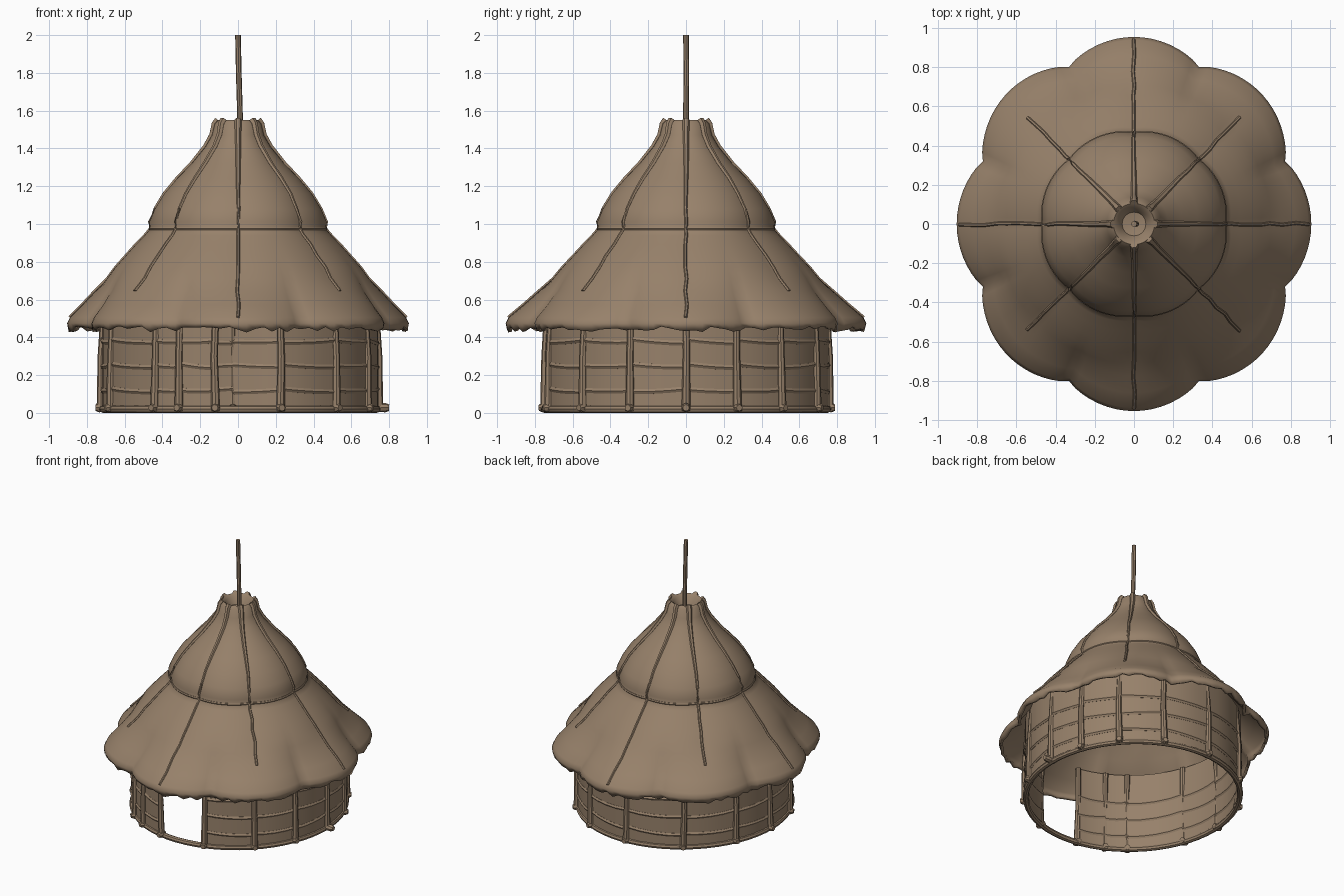
import bpy, bmesh, math, random
from mathutils import Vector

if "Cube" in bpy.data.objects:
    bpy.data.objects.remove(bpy.data.objects["Cube"])

random.seed(4)
mat = bpy.data.materials.new("straw brown")
mat.diffuse_color = (0.31, 0.22, 0.145, 1)
mat.use_nodes = True
mat.node_tree.nodes["Principled BSDF"].inputs["Base Color"].default_value = mat.diffuse_color


def mesh_object(name, bm, angle=40):
    me = bpy.data.meshes.new(name)
    bmesh.ops.recalc_face_normals(bm, faces=bm.faces)
    bm.to_mesh(me)
    bm.free()
    ob = bpy.data.objects.new(name, me)
    bpy.context.collection.objects.link(ob)
    me.materials.append(mat)
    bpy.ops.object.select_all(action='DESELECT')
    ob.select_set(True)
    bpy.context.view_layer.objects.active = ob
    bpy.ops.object.shade_smooth_by_angle(angle=math.radians(angle))
    return ob


def tube(bm, pts, radii, sides=8, closed=False):
    """Sweep a round section along points."""
    pts = [Vector(p) for p in pts]
    if not isinstance(radii, list):
        radii = [radii] * len(pts)
    n, rings = len(pts), []
    for i, p in enumerate(pts):
        if closed:
            d = pts[(i + 1) % n] - pts[i - 1]
        else:
            d = pts[min(i + 1, n - 1)] - pts[max(i - 1, 0)]
        d.normalize()
        ref = Vector((0, 0, 1)) if abs(d.z) < 0.95 else Vector((1, 0, 0))
        u = d.cross(ref).normalized()
        v = u.cross(d)
        rings.append([bm.verts.new(p + radii[i] * (math.cos(a) * u + math.sin(a) * v))
                      for a in (k * math.tau / sides for k in range(sides))])
    for i in range(n if closed else n - 1):
        a, b = rings[i], rings[(i + 1) % n]
        for k in range(sides):
            j = (k + 1) % sides
            bm.faces.new((a[k], a[j], b[j], b[k]))
    if not closed:
        bm.faces.new(rings[0])
        bm.faces.new(rings[-1])


# Roof: (radius, height, scallop weight)
profile = [(0.002, 1.475, 0), (0.06, 1.485, 0), (0.085, 1.535, 0), (0.105, 1.55, 0),
           (0.125, 1.53, 0), (0.14, 1.47, 0), (0.175, 1.41, 0), (0.25, 1.32, 0),
           (0.33, 1.24, 0), (0.40, 1.16, 0), (0.45, 1.08, 0), (0.48, 1.01, 0),
           (0.475, 0.975, 0), (0.505, 0.94, 0), (0.555, 0.89, 0), (0.61, 0.83, 0.05),
           (0.665, 0.77, 0.15), (0.71, 0.71, 0.3), (0.755, 0.645, 0.5),
           (0.825, 0.57, 0.8), (0.89, 0.505, 1), (0.905, 0.475, 1), (0.90, 0.44, 1)]


def roof_point(i, phi, lift=0.0):
    r, z, w = profile[i]
    lobe = abs(math.cos(4 * phi)) ** 0.8
    step = math.pi / 4
    off = (phi + step / 2) % step - step / 2
    flat = math.cos(step / 2) / math.cos(step / 2 - abs(off))
    r *= 1 - 0.085 * w * (1 - lobe)
    r *= 1 + 0.055 * w * math.sin(phi) ** 2
    if 4 <= i <= 17:
        r *= 1 + 0.35 * (flat / math.cos(step / 2) - 1) * -1
    r += lift
    return Vector((r * math.cos(phi), r * math.sin(phi), z + lift * 0.4))


N = 128
bm = bmesh.new()
rings = []
for i in range(len(profile)):
    ring = []
    for k in range(N):
        p = roof_point(i, k * math.tau / N)
        if i == len(profile) - 1:       # ragged thatch edge
            p.z += random.uniform(-0.012, 0.018)
            p *= random.uniform(0.993, 1.003)
        ring.append(bm.verts.new(p))
    rings.append(ring)
for a, b in zip(rings, rings[1:]):
    for k in range(N):
        j = (k + 1) % N
        bm.faces.new((a[k], a[j], b[j], b[k]))
bm.faces.new(rings[0])
roof = mesh_object("thatched_roof", bm, 50)
mod = roof.modifiers.new("thickness", 'SOLIDIFY')
mod.thickness = 0.02
mod.offset = -1

# Roof ribs and the binding between the two tiers
bm = bmesh.new()
for k in range(8):
    phi = k * math.pi / 4
    last = 21 if k % 2 == 0 else 19
    idx = list(range(3, last))
    tube(bm, [roof_point(i, phi + random.uniform(-0.008, 0.008), 0.002) for i in idx],
         [max(0.009, 0.02 - 0.0017 * n) for n in range(len(idx))], 6)
mesh_object("roof_ribs", bm)
bm = bmesh.new()
tube(bm, [roof_point(12, k * math.tau / 64) for k in range(64)], 0.009, 6, True)
mesh_object("tier_binding", bm)

# Top pole
bm = bmesh.new()
tube(bm, [(0.012, 0, 1.45), (0.01, 0, 1.6), (0.004, 0.002, 1.8), (0.0, 0, 2.0)], 0.015, 8)
mesh_object("top_pole", bm)


def wall(deg, z, out=0.0):
    """Point on the wall; angle runs from the front towards +x."""
    t = math.radians(deg)
    return Vector((0.01 + (0.725 + out) * math.sin(t), -(0.75 + out) * math.cos(t), z))


posts = [-10, 17, 44, 67, 90, 111, 132, 156, 183, 215, 244, 268, 291, 322, 334]
spans = list(zip(posts, posts[1:] + [350]))[1:]      # the first gap is the doorway

# Wall panels
bm = bmesh.new()
for a, b in spans:
    n = 4
    cols = []
    for k in range(n + 1):
        d = a + (b - a) * k / n
        cols.append([bm.verts.new(wall(d, z, o)) for z, o in
                     ((0.02, 0.006), (0.60, 0.006), (0.60, -0.008), (0.02, -0.008))])
    for p, q in zip(cols, cols[1:]):
        for k in range(4):
            j = (k + 1) % 4
            bm.faces.new((p[k], q[k], q[j], p[j]))
    bm.faces.new(cols[0])
    bm.faces.new(cols[-1])
mesh_object("wall_panels", bm)

# Horizontal rails
bm = bmesh.new()
for a, b in spans:
    for z in (0.12, 0.25, 0.38):
        dz = random.uniform(-0.012, 0.012)
        tube(bm, [wall(a + (b - a) * t, z + dz * (1 - 2 * t) - 0.02 * t * (1 - t))
                  for t in (0, 0.25, 0.5, 0.75, 1)], 0.015, 6)
mesh_object("wall_rails", bm)

# Upright posts with stubby feet
bm = bmesh.new()
for d in posts:
    lean = random.uniform(-0.8, 0.8)
    tube(bm, [wall(d, 0.01, 0.01), wall(d + lean, 0.3, 0.01), wall(d, 0.6, -0.01)],
         [0.024, 0.019, 0.019], 8)
mesh_object("wall_posts", bm)
bm = bmesh.new()
for d in posts:
    end = 0.065 if d == 90 else 0.04
    tube(bm, [wall(d, 0.026, -0.02), wall(d, 0.028, end - 0.02), wall(d, 0.027, end)],
         [0.02, 0.025, 0.017], 8)
mesh_object("post_feet", bm)

# Base ring of logs, running under the doorway too
bm = bmesh.new()
tube(bm, [wall(d, 0.02) for d in range(0, 360, 6)], 0.02, 8, True)
mesh_object("base_ring", bm)
